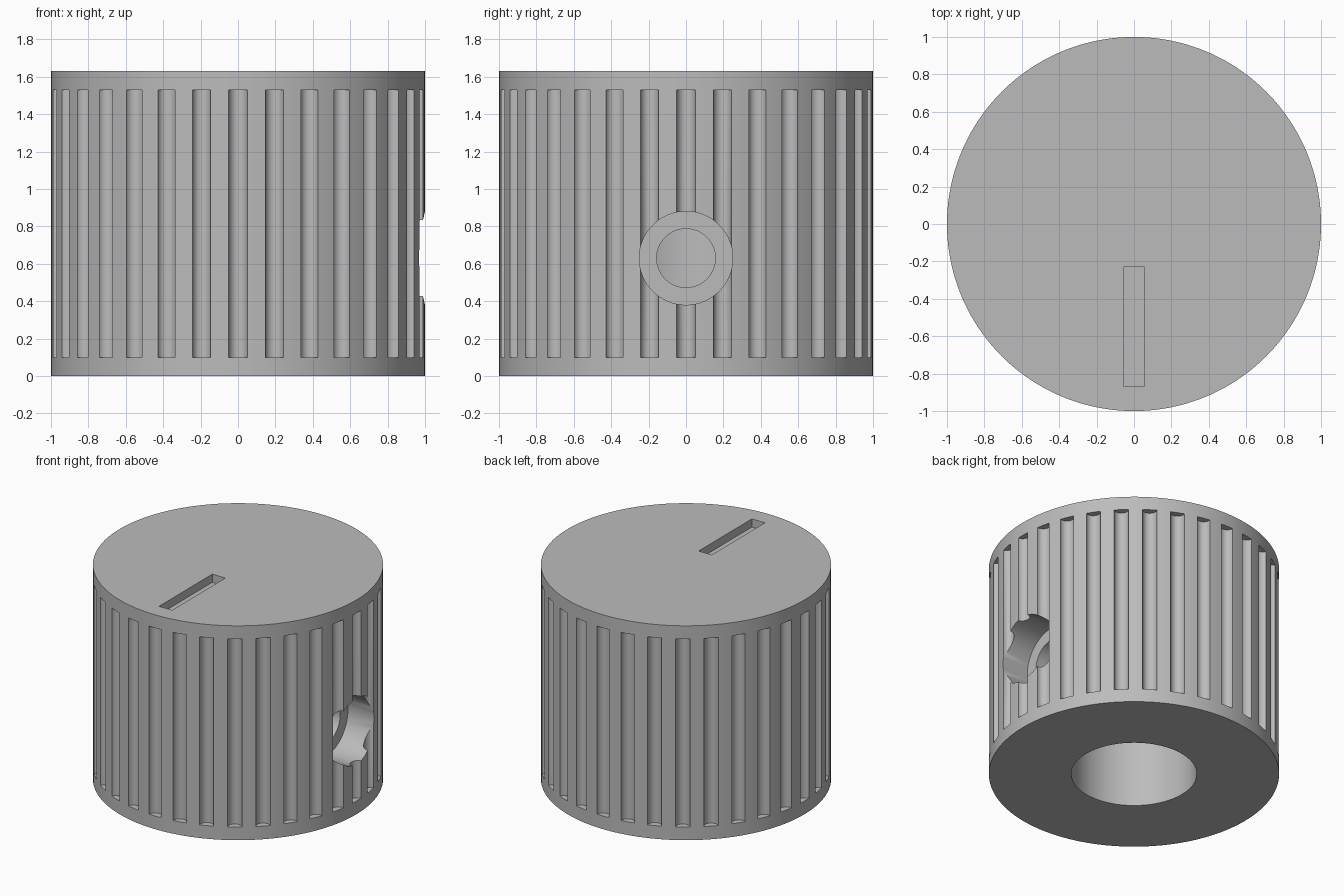
import bpy, math
from mathutils import Matrix, Vector
import bmesh

if "Cube" in bpy.data.objects:
    bpy.data.objects.remove(bpy.data.objects["Cube"])

HEIGHT = 1.63
SCREW_Z = 0.63

grey = bpy.data.materials.new("mid_grey")
grey.diffuse_color = (0.5, 0.5, 0.5, 1)
grey.use_nodes = True
grey.node_tree.nodes["Principled BSDF"].inputs["Base Color"].default_value = grey.diffuse_color


def make_object(name, bm):
    mesh = bpy.data.meshes.new(name)
    bm.to_mesh(mesh)
    bm.free()
    mesh.materials.append(grey)
    obj = bpy.data.objects.new(name, mesh)
    bpy.context.collection.objects.link(obj)
    return obj


def add_cylinder(bm, radius, start, end, sides):
    """Capped cylinder between two points."""
    a, b = Vector(start), Vector(end)
    turn = (b - a).to_track_quat('Z', 'Y').to_matrix().to_4x4()
    bmesh.ops.create_cone(bm, cap_ends=True, segments=sides, radius1=radius, radius2=radius,
                          depth=(b - a).length, matrix=Matrix.Translation((a + b) / 2) @ turn)


def cylinder(name, *args):
    bm = bmesh.new()
    add_cylinder(bm, *args)
    return make_object(name, bm)


# Knob body
knob = cylinder("knob", 1.0, (0, 0, 0), (0, 0, HEIGHT), 160)

# Ring of 32 round grip grooves
bm = bmesh.new()
for i in range(32):
    a = math.tau * i / 32
    x, y = math.cos(a), math.sin(a)
    add_cylinder(bm, 0.05, (x, y, 0.10), (x, y, 1.53), 24)
grooves = make_object("groove_cutter", bm)

# Pointer slot in the top face
bm = bmesh.new()
bmesh.ops.create_cube(bm, size=1, matrix=Matrix.Translation((0, -0.55, HEIGHT))
                      @ Matrix.Diagonal((0.11, 0.64, 0.125, 1)))
slot = make_object("pointer_slot_cutter", bm)

# Shaft bore from below, set-screw hole and its counterbore from the right
bore = cylinder("shaft_bore_cutter", 0.4325, (0, 0, -0.2), (0, 0, 1.25), 96)
screw_hole = cylinder("screw_hole_cutter", 0.157, (0.2, 0, SCREW_Z), (1.2, 0, SCREW_Z), 64)
counterbore = cylinder("counterbore_cutter", 0.25, (0.75, 0, SCREW_Z), (1.2, 0, SCREW_Z), 64)

# Cut everything out of the body
bpy.context.view_layer.objects.active = knob
knob.select_set(True)
for cutter in (grooves, slot, bore, screw_hole, counterbore):
    cutter.hide_render = True
    mod = knob.modifiers.new(cutter.name, 'BOOLEAN')
    mod.operation = 'DIFFERENCE'
    mod.solver = 'EXACT'
    mod.object = cutter
    bpy.ops.object.modifier_apply(modifier=mod.name)
    bpy.data.objects.remove(cutter)

bpy.ops.object.shade_smooth_by_angle(angle=math.radians(30))
